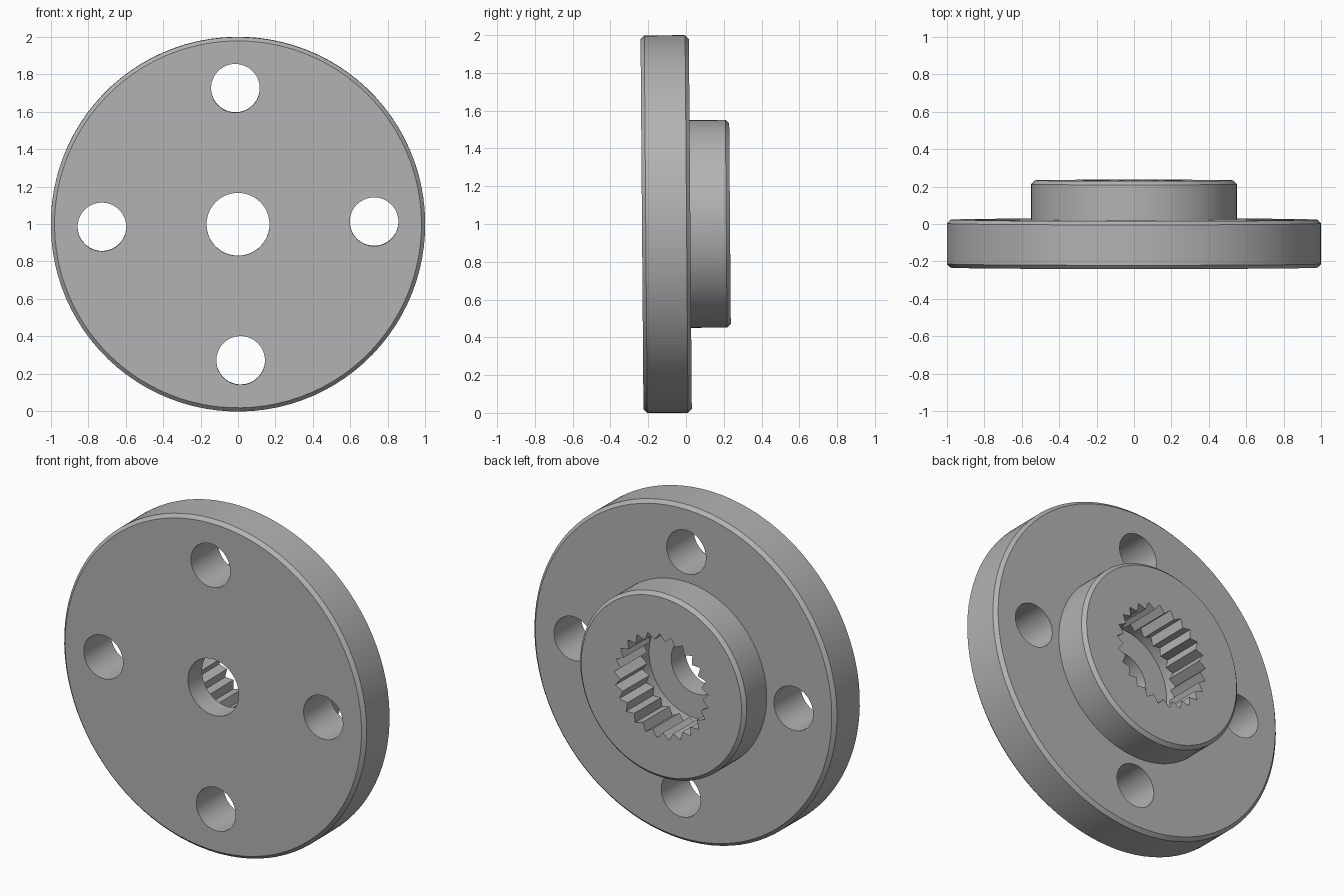
import bpy
import bmesh
from math import sin, cos, pi, radians
from mathutils import Matrix

cube = bpy.data.objects.get("Cube")
if cube:
    bpy.data.objects.remove(cube, do_unlink=True)

# Plain grey material
grey = bpy.data.materials.new("plain grey")
grey.use_nodes = True
colour = (0.45, 0.45, 0.45, 1)
grey.diffuse_color = colour
grey.node_tree.nodes["Principled BSDF"].inputs["Base Color"].default_value = colour

# Depths along the axle, front to back
FRONT, BACK, HUB = -0.233, 0.023, 0.233
FLOOR, TOOTH_END = -0.10, -0.02
CHAMFER = 0.02
SEGMENTS = 96
TEETH = 25


def add_object(name, bm):
    bmesh.ops.recalc_face_normals(bm, faces=bm.faces)
    mesh = bpy.data.meshes.new(name)
    bm.to_mesh(mesh)
    bm.free()
    mesh.materials.append(grey)
    obj = bpy.data.objects.new(name, mesh)
    bpy.context.collection.objects.link(obj)
    return obj


def stack(name, rings):
    """Solid skinned through rings of equally many points."""
    bm = bmesh.new()
    loops = [[bm.verts.new(p) for p in ring] for ring in rings]
    n = len(loops[0])
    for low, high in zip(loops, loops[1:]):
        for i in range(n):
            j = (i + 1) % n
            bm.faces.new((low[i], low[j], high[j], high[i]))
    bm.faces.new(loops[0][::-1])
    bm.faces.new(loops[-1])
    return add_object(name, bm)


def ring(radius, z, n=SEGMENTS, cx=0, cy=0):
    return [(cx + radius * cos(2 * pi * i / n), cy + radius * sin(2 * pi * i / n), z)
            for i in range(n)]


def cylinder(name, radius, z0, z1, n=SEGMENTS, cx=0, cy=0):
    return stack(name, [ring(radius, z, n, cx, cy) for z in (z0, z1)])


# Flange and hub with chamfered rims
profile = [(1 - CHAMFER, FRONT), (1, FRONT + CHAMFER),
           (1, BACK - CHAMFER), (1 - CHAMFER, BACK),
           (0.55, BACK), (0.55, HUB - CHAMFER), (0.55 - CHAMFER, HUB)]
body = stack("splined_flange", [ring(r, z) for r, z in profile])

# Toothed bore
def tooth_ring(z):
    points = []
    for i in range(TEETH * 2):
        r = 0.272 if i % 2 else 0.312
        a = pi * i / TEETH
        points.append((r * cos(a), r * sin(a), z))
    return points


cutters = [
    stack("spline_cutter", [tooth_ring(TOOTH_END - 0.01), tooth_ring(HUB + 0.1)]),
    cylinder("relief_cutter", 0.314, FLOOR, TOOTH_END),
    cylinder("centre_hole_cutter", 0.168, FRONT - 0.1, FLOOR + 0.05, 64),
]

# Four mounting holes
for k in range(4):
    a = k * pi / 2
    cutters.append(cylinder("mount_hole_cutter", 0.13, FRONT - 0.1, BACK + 0.1, 48,
                            0.727 * cos(a), 0.727 * sin(a)))

for obj in bpy.context.selected_objects:
    obj.select_set(False)
bpy.context.view_layer.objects.active = body
body.select_set(True)
for cutter in cutters:
    cutter.hide_render = True
    mod = body.modifiers.new("cut", 'BOOLEAN')
    mod.operation = 'DIFFERENCE'
    mod.solver = 'EXACT'
    mod.object = cutter
    bpy.ops.object.modifier_apply(modifier=mod.name)
for cutter in cutters:
    bpy.data.objects.remove(cutter, do_unlink=True)

# Stand upright with a slight lean and turn
turn = (Matrix.Translation((0, 0, 1))
        @ Matrix.Rotation(radians(0.45), 4, 'X')
        @ Matrix.Rotation(radians(-1.1), 4, 'Y')
        @ Matrix.Rotation(radians(-90), 4, 'X'))
body.data.transform(turn)
bpy.ops.object.shade_smooth_by_angle(angle=radians(25))
